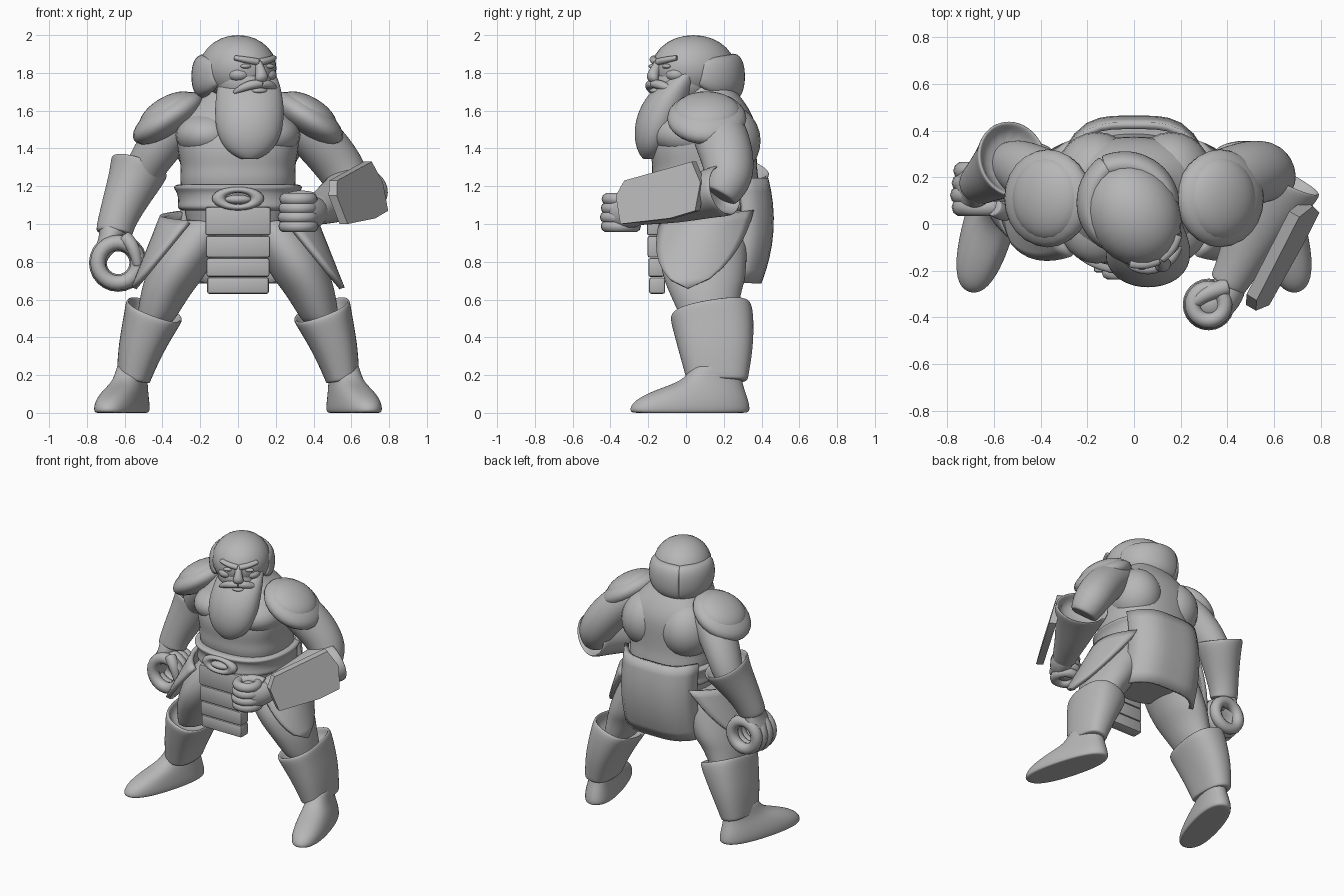
import bpy
import bmesh
from math import cos, sin, pi, radians, copysign
from mathutils import Matrix, Vector

SEGMENTS = 16
X, Y, Z = Vector((1, 0, 0)), Vector((0, 1, 0)), Vector((0, 0, 1))

default_cube = bpy.data.objects.get("Cube")
if default_cube:
    bpy.data.objects.remove(default_cube)

grey = bpy.data.materials.new("plain grey")
grey.use_nodes = True
grey.diffuse_color = (.47, .47, .47, 1)
grey.node_tree.nodes["Principled BSDF"].inputs["Base Color"].default_value = grey.diffuse_color


def finish(name, bm, matrix=None, mirror=False, smooth=0, thick=0, angle=40):
    """Turn a bmesh into a shaded object with the usual modifiers."""
    bmesh.ops.recalc_face_normals(bm, faces=bm.faces[:])
    mesh = bpy.data.meshes.new(name)
    bm.to_mesh(mesh)
    bm.free()
    mesh.materials.append(grey)
    mesh.shade_smooth()
    mesh.set_sharp_from_angle(angle=radians(angle))
    obj = bpy.data.objects.new(name, mesh)
    bpy.context.collection.objects.link(obj)
    if matrix is not None:
        obj.matrix_world = matrix
    if thick:
        solid = obj.modifiers.new("Thickness", "SOLIDIFY")
        solid.thickness, solid.offset = thick, 0
    if mirror:
        obj.modifiers.new("Mirror", "MIRROR")
    if smooth:
        subsurf = obj.modifiers.new("Smooth", "SUBSURF")
        subsurf.levels = subsurf.render_levels = smooth
    return obj


def loft(name, rings, box=2, ref=None, cuff=False, **options):
    """Skin rings (x, y, z, radius a, radius b); level rings unless ref is given."""
    bm = bmesh.new()
    centres = [Vector(r[:3]) for r in rings]
    loops = []
    for i, (x, y, z, ra, rb) in enumerate(rings):
        a, b = X, Y
        if ref:
            t = (centres[min(i + 1, len(rings) - 1)] - centres[max(i - 1, 0)]).normalized()
            b = (ref - t * t.dot(ref)).normalized()
            a = b.cross(t)
        loop = []
        for k in range(SEGMENTS):
            c, s = cos(2 * pi * k / SEGMENTS), sin(2 * pi * k / SEGMENTS)
            c, s = (copysign(abs(w) ** (2 / box), w) for w in (c, s))
            loop.append(centres[i] + a * c * ra + b * s * rb)
        loops.append(loop)

    def shrunk(index, factor):
        return [centres[index].lerp(p, factor) for p in loops[index]]

    # Inset rings hold the ends crisp; a cuff turns inward and becomes hollow
    start, end = shrunk(0, .85), shrunk(-1, .86)
    inner = [shrunk(-2, .8)] if cuff else []
    loops = [start] + loops + [end] + inner
    verts = [[bm.verts.new(p) for p in loop] for loop in loops]
    for low, high in zip(verts, verts[1:]):
        for k in range(SEGMENTS):
            n = (k + 1) % SEGMENTS
            bm.faces.new((low[k], low[n], high[n], high[k]))
    bm.faces.new(verts[0][::-1])
    bm.faces.new(verts[-1])
    return finish(name, bm, smooth=2, angle=180, **options)


def ball(name, centre, radii, tilt=0, **options):
    bm = bmesh.new()
    bmesh.ops.create_uvsphere(bm, u_segments=24, v_segments=14, radius=1)
    shape = Matrix.Translation(centre) @ Matrix.Rotation(radians(tilt), 4, "Y") @ Matrix.Diagonal((*radii, 1))
    bm.transform(shape)
    return finish(name, bm, angle=180, **options)


def ring(name, centre, major, minor, axis, stretch=(1, 1, 1)):
    """A closed loop of round section whose hole points along axis."""
    bm = bmesh.new()
    place = Matrix.Translation(centre) @ axis.to_track_quat("Z", "Y").to_matrix().to_4x4() @ Matrix.Diagonal((*stretch, 1))
    rows = []
    for i in range(24):
        turn = Matrix.Rotation(2 * pi * i / 24, 4, "Z")
        rows.append([bm.verts.new(place @ turn @ Vector((major + minor * cos(pi * k / 5), 0, minor * sin(pi * k / 5))))
                     for k in range(10)])
    for i in range(24):
        a, b = rows[i], rows[(i + 1) % 24]
        for k in range(10):
            bm.faces.new((a[k], b[k], b[(k + 1) % 10], a[(k + 1) % 10]))
    return finish(name, bm, angle=180)


def sheet(name, surface, thick, **options):
    """A curved plate from surface(s, v) with s in -1..1 and v in 0..1."""
    bm = bmesh.new()
    rows = [[bm.verts.new(surface(i / 6 - 1, j / 8)) for i in range(13)] for j in range(9)]
    for top, low in zip(rows, rows[1:]):
        for i in range(12):
            bm.faces.new((top[i], top[i + 1], low[i + 1], low[i]))
    return finish(name, bm, thick=thick, **options)


def fist(name, centre, axis, major, minor, step):
    for i in range(4):
        size = 1 - .06 * abs(i - 1)
        ring(f"{name}_finger_{i}", Vector(centre) + axis * step * (i - 1.5), major * size, minor, axis)


# Torso, belt and buckle
loft("torso", [(0, .12, .8, .2, .19), (0, .13, .95, .27, .23), (0, .12, 1.15, .3, .28),
               (0, .1, 1.24, .315, .29), (0, .1, 1.3, .305, .28), (0, .09, 1.4, .33, .29),
               (0, .11, 1.52, .33, .27), (0, .13, 1.61, .27, .21), (0, .13, 1.69, .17, .15),
               (.01, .08, 1.78, .12, .12)], box=2.5)
ball("chest_muscle", (.16, .03, 1.47), (.17, .2, .12), mirror=True)
ball("back_muscle", (.16, .2, 1.44), (.18, .195, .2), mirror=True)
loft("belt", [(0, .11, 1.07, .31, .31), (0, .11, 1.09, .33, .33), (0, .11, 1.12, .32, .32),
              (0, .11, 1.17, .33, .32), (0, .11, 1.19, .35, .34), (0, .11, 1.21, .34, .33)], box=2.4)
ring("buckle_rim", (0, -.21, 1.135), .085, .03, Y, (1.2, .55, 1))
ball("buckle_stone", (0, -.21, 1.13), (.07, .035, .025))

# Segmented front apron
for i, (top, bottom) in enumerate([(1.09, .94), (.937, .823), (.82, .72), (.717, .63)]):
    bm = bmesh.new()
    bmesh.ops.create_cube(bm, size=1, matrix=Matrix.Translation((0, -.165 + .004 * i, (top + bottom) / 2))
                          @ Matrix.Diagonal((.345 - .006 * i, .085, top - bottom, 1)))
    bmesh.ops.bevel(bm, geom=bm.edges[:], offset=.012, segments=2, affect="EDGES", profile=.5)
    finish(f"apron_panel_{i}", bm)

# Back cloth and side skirt plates
sheet("back_cloth", lambda s, v: Vector(((.29 + .01 * v) * s, .45 - .15 * s ** 4 - .18 * (v - .4) ** 2, 1.24 - .55 * v)),
      .03)


def skirt_shape(s, v):
    half = .24 * max(1 - v ** 2.2, .002) ** .6
    return Vector((.4 + .15 * v - .14 * s * s * (1 - v), .11 - .1 * v + half * s, 1.04 - .38 * v + .03 * s * (1 - v)))


sheet("side_skirt", skirt_shape, .03, mirror=True)

# Legs, greaves and boots
loft("thigh", [(.17, .12, 1.02, .16, .21), (.23, .1, .92, .18, .23), (.3, .09, .8, .17, .235),
               (.345, .1, .7, .155, .22), (.385, .1, .63, .135, .19), (.44, .13, .48, .1, .15)], mirror=True)
loft("greave", [(.555, .165, .17, .09, .165), (.55, .165, .2, .095, .17), (.52, .16, .33, .12, .2),
                (.47, .145, .47, .145, .22), (.44, .13, .55, .165, .225)], box=2.5, ref=Y, cuff=True, mirror=True)
boot_place = Matrix.Translation((.615, .02, 0)) @ Matrix.Rotation(radians(16), 4, "Z")
boot = loft("boot", [(0, 0, 0, .11, .33), (0, 0, .025, .115, .335), (0, .01, .07, .11, .315), (-.005, .06, .125, .095, .245),
                     (-.01, .13, .17, .08, .16), (-.015, .15, .25, .075, .13)], box=2.4, mirror=True)
for vert in boot.data.vertices:
    vert.co = boot_place @ vert.co

# Layered shoulder pads
ball("shoulder_pad", (.37, .11, 1.56), (.215, .21, .09), 33, mirror=True)
ball("shoulder_pad_crest", (.37, .11, 1.59), (.17, .18, .085), 30, mirror=True)

# Hanging right arm
loft("right_upper_arm", [(-.28, .15, 1.56, .12, .14), (-.37, .18, 1.47, .125, .14), (-.455, .22, 1.36, .115, .135),
                         (-.52, .26, 1.24, .1, .11), (-.58, .24, 1.12, .08, .09)], ref=Y)
loft("right_gauntlet", [(-.655, .17, .95, .1, .09), (-.65, .18, .99, .1, .095), (-.61, .21, 1.1, .115, .115),
                        (-.545, .26, 1.24, .145, .155), (-.52, .28, 1.31, .165, .18)], ref=Y, cuff=True)
loft("right_palm", [(-.66, .17, .98, .08, .085), (-.68, .16, .9, .06, .1), (-.735, .15, .83, .04, .11),
                    (-.735, .15, .75, .035, .1)], ref=Y)
fist("right", (-.635, .15, .795), Y, .114, .04, .052)
loft("right_thumb", [(-.6, .07, .93, .04, .04), (-.55, .04, .88, .035, .035), (-.53, .05, .78, .025, .025)], ref=Y)

# Raised left arm with wide gauntlet
loft("left_upper_arm", [(.28, .15, 1.56, .12, .14), (.4, .18, 1.47, .135, .15), (.5, .22, 1.36, .135, .145),
                        (.58, .23, 1.24, .125, .135), (.6, .18, 1.15, .1, .1)], ref=Y)
loft("left_gauntlet", [(.4, -.26, 1.07, .085, .08), (.43, -.21, 1.08, .09, .085), (.5, -.06, 1.11, .12, .11),
                       (.59, .12, 1.16, .17, .13), (.635, .21, 1.18, .195, .145)], ref=Z, cuff=True)
loft("left_palm", [(.42, -.22, 1.07, .07, .07), (.4, -.3, 1.06, .08, .09), (.35, -.38, 1.06, .06, .085)], ref=Z)
ball("left_palm_core", (.33, -.34, 1.06), (.085, .085, .09))
fist("left", (.32, -.345, 1.06), Z, .078, .033, .048)
loft("left_thumb", [(.4, -.27, 1.13, .04, .04), (.32, -.29, 1.15, .035, .035), (.25, -.34, 1.13, .03, .03)], ref=Z)

# Faceted forearm shield
along, out = Vector((.51, .86, 0)), Vector((.86, -.51, 0))
lean = Z - out * .25
bm = bmesh.new()
outline = [(-.25, -.01), (-.21, .07), (.19, .17), (.26, .06), (.25, -.09), (.1, -.13), (-.2, -.16)]
face = bm.faces.new([bm.verts.new(Vector((.605, -.13, 1.16)) + along * u + lean * w) for u, w in outline])
lifted = bmesh.ops.extrude_face_region(bm, geom=[face])["geom"]
bmesh.ops.translate(bm, vec=out * .05, verts=[g for g in lifted if isinstance(g, bmesh.types.BMVert)])
finish("forearm_shield", bm, angle=20)

# Head, turned toward its left
head = dict(matrix=Matrix.Translation((0, .04, 0)) @ Matrix.Rotation(radians(30), 4, "Z"))
ball("skull", (0, 0, 1.825), (.195, .23, .175), **head)
ball("jaw", (0, -.06, 1.75), (.155, .17, .13), **head)
loft("nose", [(0, -.21, 1.86, .02, .02), (0, -.24, 1.81, .025, .03), (0, -.255, 1.775, .04, .035),
              (0, -.235, 1.755, .03, .02)], ref=Y, **head)
paired = dict(head, mirror=True)
ball("eye", (.07, -.207, 1.835), (.032, .02, .013), **paired)
loft("brow", [(.005, -.222, 1.857, .022, .02), (.07, -.21, 1.868, .022, .018), (.12, -.17, 1.88, .02, .014)], ref=Z, **paired)
ball("cheek", (.08, -.15, 1.79), (.06, .06, .04), **paired)
loft("moustache", [(0, -.245, 1.742, .025, .022), (.05, -.24, 1.74, .028, .026), (.1, -.21, 1.72, .022, .022),
                   (.13, -.18, 1.695, .008, .008)], ref=Z, **paired)
ball("lower_lip", (0, -.23, 1.705), (.045, .03, .016), **head)
loft("side_hair", [(.165, -.05, 1.8, .03, .07), (.175, .01, 1.79, .05, .1), (.16, .11, 1.78, .065, .115),
                   (.09, .205, 1.78, .065, .125), (-.01, .235, 1.78, .06, .125)], ref=Z, box=2.2, **paired)

# Long beard
loft("beard", [(.06, -.19, 1.345, .05, .04), (.06, -.18, 1.385, .125, .08), (.06, -.165, 1.47, .175, .115),
               (.06, -.13, 1.58, .19, .135), (.06, -.085, 1.68, .18, .125), (.055, -.03, 1.76, .165, .1),
               (.04, .02, 1.82, .15, .07)])
